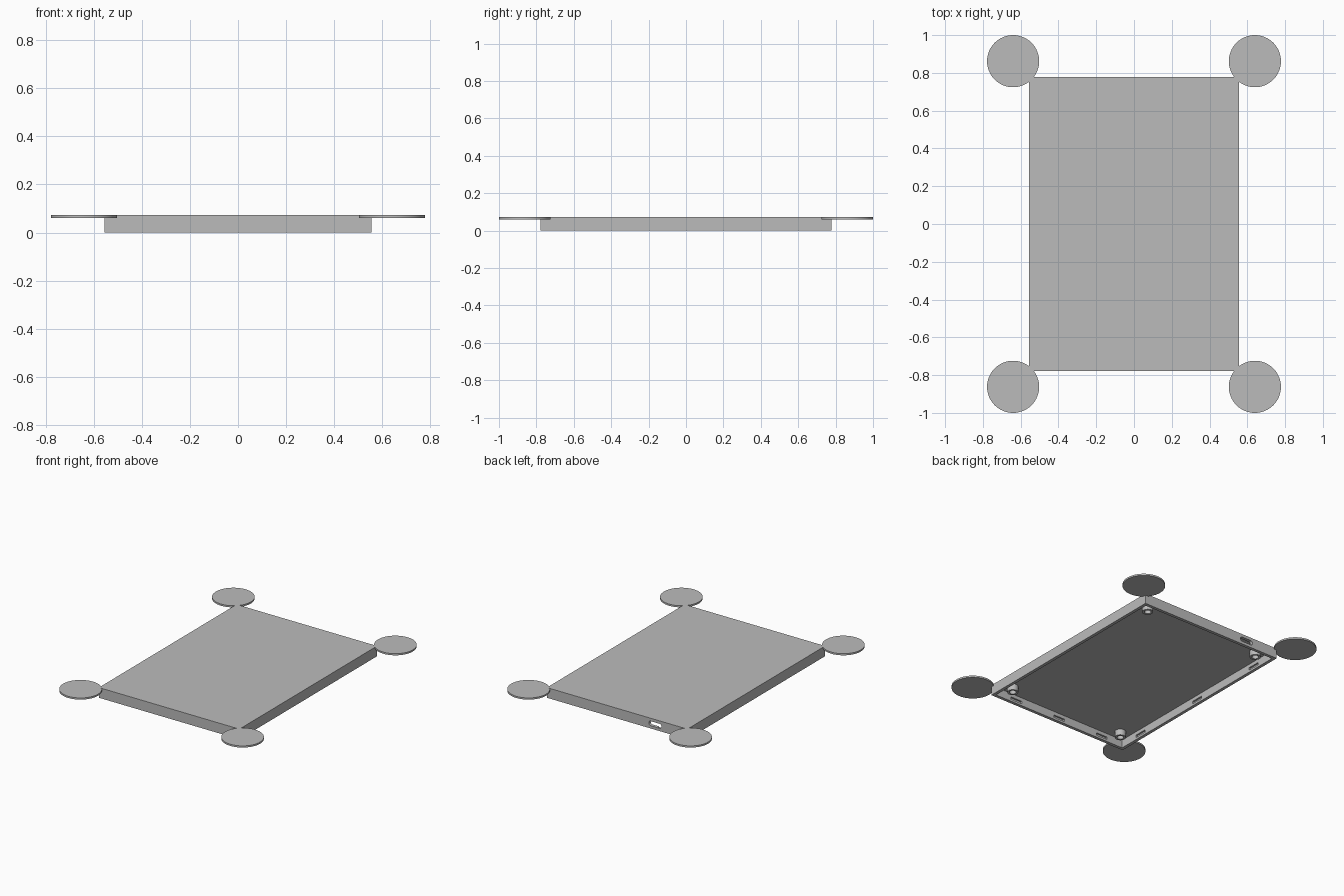
import bpy
import bmesh
import math
from mathutils import Vector, Matrix

if "Cube" in bpy.data.objects:
    bpy.data.objects.remove(bpy.data.objects["Cube"], do_unlink=True)

HX, HY, H = 0.555, 0.777, 0.073   # tray half sizes and height
WALL, ROOF = 0.022, 0.058         # wall thickness, underside of the lid
CORNERS = [("front_right", -1, -1), ("front_left", 1, -1),
           ("back_right", -1, 1), ("back_left", 1, 1)]

GREY = (0.5, 0.5, 0.5, 1)
grey = bpy.data.materials.new("plain grey")
grey.use_nodes = True
grey.diffuse_color = GREY
grey.node_tree.nodes["Principled BSDF"].inputs["Base Color"].default_value = GREY


def finish(name, bm):
    bmesh.ops.recalc_face_normals(bm, faces=bm.faces)
    mesh = bpy.data.meshes.new(name)
    bm.to_mesh(mesh)
    bm.free()
    mesh.materials.append(grey)
    obj = bpy.data.objects.new(name, mesh)
    bpy.context.collection.objects.link(obj)
    return obj


def select(obj):
    bpy.ops.object.select_all(action="DESELECT")
    obj.select_set(True)
    bpy.context.view_layer.objects.active = obj


def box(name, centre, size, round_y=0):
    bm = bmesh.new()
    bmesh.ops.create_cube(bm, size=1)
    bmesh.ops.scale(bm, vec=size, verts=bm.verts)
    if round_y:
        edges = [e for e in bm.edges
                 if abs((e.verts[0].co - e.verts[1].co).normalized().y) > 0.9]
        bmesh.ops.bevel(bm, geom=edges, offset=round_y, segments=5,
                        profile=0.5, affect="EDGES")
    bmesh.ops.translate(bm, vec=centre, verts=bm.verts)
    return finish(name, bm)


def cut(target, cutter):
    cutter.hide_render = True
    mod = target.modifiers.new("cut", "BOOLEAN")
    mod.operation = "DIFFERENCE"
    mod.solver = "EXACT"
    mod.object = cutter
    select(target)
    bpy.ops.object.modifier_apply(modifier=mod.name)
    bpy.data.objects.remove(cutter, do_unlink=True)


def smooth(obj):
    select(obj)
    bpy.ops.object.shade_smooth_by_angle(angle=math.radians(30))


# Tray shell, open underneath
tray = box("tray_shell", (0, 0, H / 2), (2 * HX, 2 * HY, H))
cut(tray, box("cavity", (0, 0, ROOF - 0.1), (2 * (HX - WALL), 2 * (HY - WALL), 0.2)))

# Shallow clip recesses inside the walls
DEPTH, LONG, TALL, CLIP_Z = 0.024, 0.09, 0.018, 0.024
for side in (-1, 1):
    for step in (-1, 0, 1):
        cut(tray, box("clip", (step * 0.36, side * (HY - WALL), CLIP_Z),
                      (LONG, DEPTH, TALL)))
        cut(tray, box("clip", (side * (HX - WALL), step * 0.57, CLIP_Z),
                      (DEPTH, LONG, TALL)))

# Rounded cable port through the back wall
cut(tray, box("port", (-0.3, HY, 0.036), (0.1, 0.1, 0.032), round_y=0.014))

for corner, sx, sy in CORNERS:
    # Thin corner disc, level with the lid
    bm = bmesh.new()
    bmesh.ops.create_cone(bm, cap_ends=True, segments=64, radius1=0.138,
                          radius2=0.138, depth=0.012,
                          matrix=Matrix.Translation((sx * 0.64, sy * 0.862, H - 0.0063)))
    smooth(finish(corner + "_disc", bm))

    # Hollow screw post hanging from the lid
    bm = bmesh.new()
    profile = [(0.022, ROOF + 0.003), (0.022, 0.015), (0.036, 0.015), (0.036, ROOF + 0.003)]
    ring = [bm.verts.new((r, 0, z)) for r, z in profile]
    edges = [bm.edges.new((ring[i], ring[(i + 1) % 4])) for i in range(4)]
    bmesh.ops.spin(bm, geom=ring + edges, cent=(0, 0, 0), axis=(0, 0, 1),
                   angle=math.tau, steps=32, use_merge=True)
    bmesh.ops.remove_doubles(bm, verts=bm.verts, dist=0.0001)
    bmesh.ops.translate(bm, vec=Vector((sx * 0.455, sy * 0.68, 0)), verts=bm.verts)
    smooth(finish(corner + "_post", bm))
